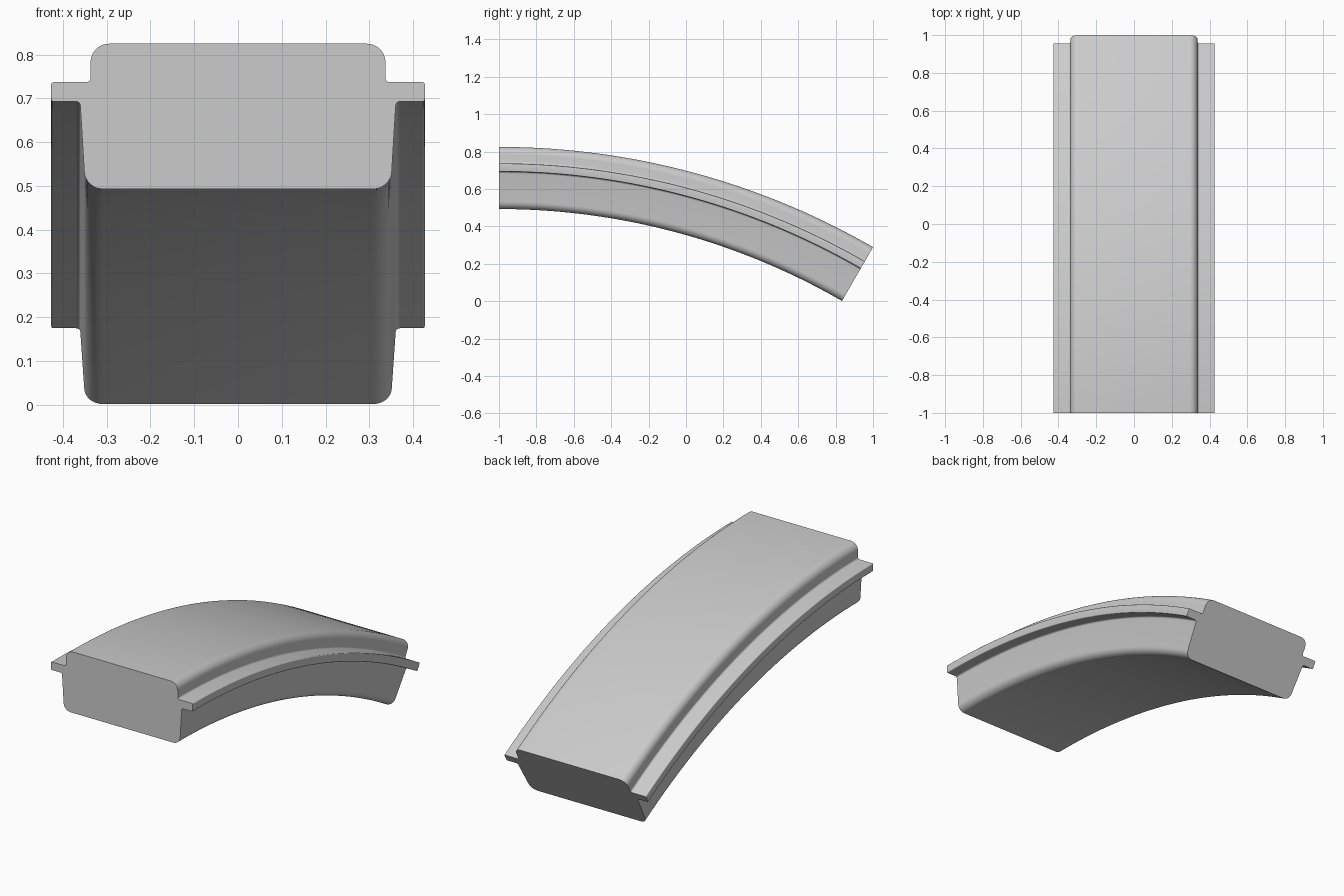
import bpy, bmesh
from math import sin, cos, tan, radians
from mathutils import Vector

cube = bpy.data.objects.get("Cube")
if cube:
    bpy.data.objects.remove(cube, do_unlink=True)

SWEEP = radians(30)
CENTRE_Z = -3.175      # height of the bend axis
STEPS = 40

# Half cross-section from top to bottom: x, height, corner radius
HALF = [
    (0.337, 0.825, 0.042),
    (0.337, 0.737, 0.01),
    (0.427, 0.737, 0.005),
    (0.427, 0.693, 0.005),
    (0.361, 0.693, 0.01),
    (0.349, 0.493, 0.042),
]


def rounded(points):
    """Replace each corner of a closed outline with a small arc."""
    out = []
    for i, (x, z, r) in enumerate(points):
        p = Vector((x, z))
        a = (Vector(points[i - 1][:2]) - p).normalized()
        b = (Vector(points[(i + 1) % len(points)][:2]) - p).normalized()
        half_angle = a.angle(b) / 2
        setback = r / tan(half_angle)
        mid = p + (a + b).normalized() * (r / sin(half_angle))
        start = (p + a * setback - mid).normalized()
        end = (p + b * setback - mid).normalized()
        n = 8 if r > 0.02 else 4
        for k in range(n + 1):
            out.append(mid + start.slerp(end, k / n).normalized() * r)
    return out


outline = rounded(HALF + [(-x, z, r) for x, z, r in reversed(HALF)])

# Sweep the outline around the bend axis
bm = bmesh.new()
rings = []
for s in range(STEPS + 1):
    t = SWEEP * s / STEPS
    rings.append([bm.verts.new((p.x,
                                -1 + (p.y - CENTRE_Z) * sin(t),
                                CENTRE_Z + (p.y - CENTRE_Z) * cos(t)))
                  for p in outline])
count = len(outline)
for r0, r1 in zip(rings, rings[1:]):
    for i in range(count):
        j = (i + 1) % count
        bm.faces.new((r0[i], r0[j], r1[j], r1[i]))

# Flat end caps
bm.faces.new(rings[0])
bm.faces.new(rings[-1])
bmesh.ops.recalc_face_normals(bm, faces=bm.faces)

mesh = bpy.data.meshes.new("curved_flanged_block")
bm.to_mesh(mesh)
bm.free()
block = bpy.data.objects.new("curved_flanged_block", mesh)
bpy.context.collection.objects.link(block)

# Plain grey finish
grey = bpy.data.materials.new("light_grey")
grey.use_nodes = True
colour = (0.6, 0.6, 0.6, 1)
grey.diffuse_color = colour
for node in grey.node_tree.nodes:
    if node.type == 'BSDF_PRINCIPLED':
        node.inputs["Base Color"].default_value = colour
mesh.materials.append(grey)

bpy.context.view_layer.objects.active = block
block.select_set(True)
bpy.ops.object.shade_smooth_by_angle(angle=radians(35))
